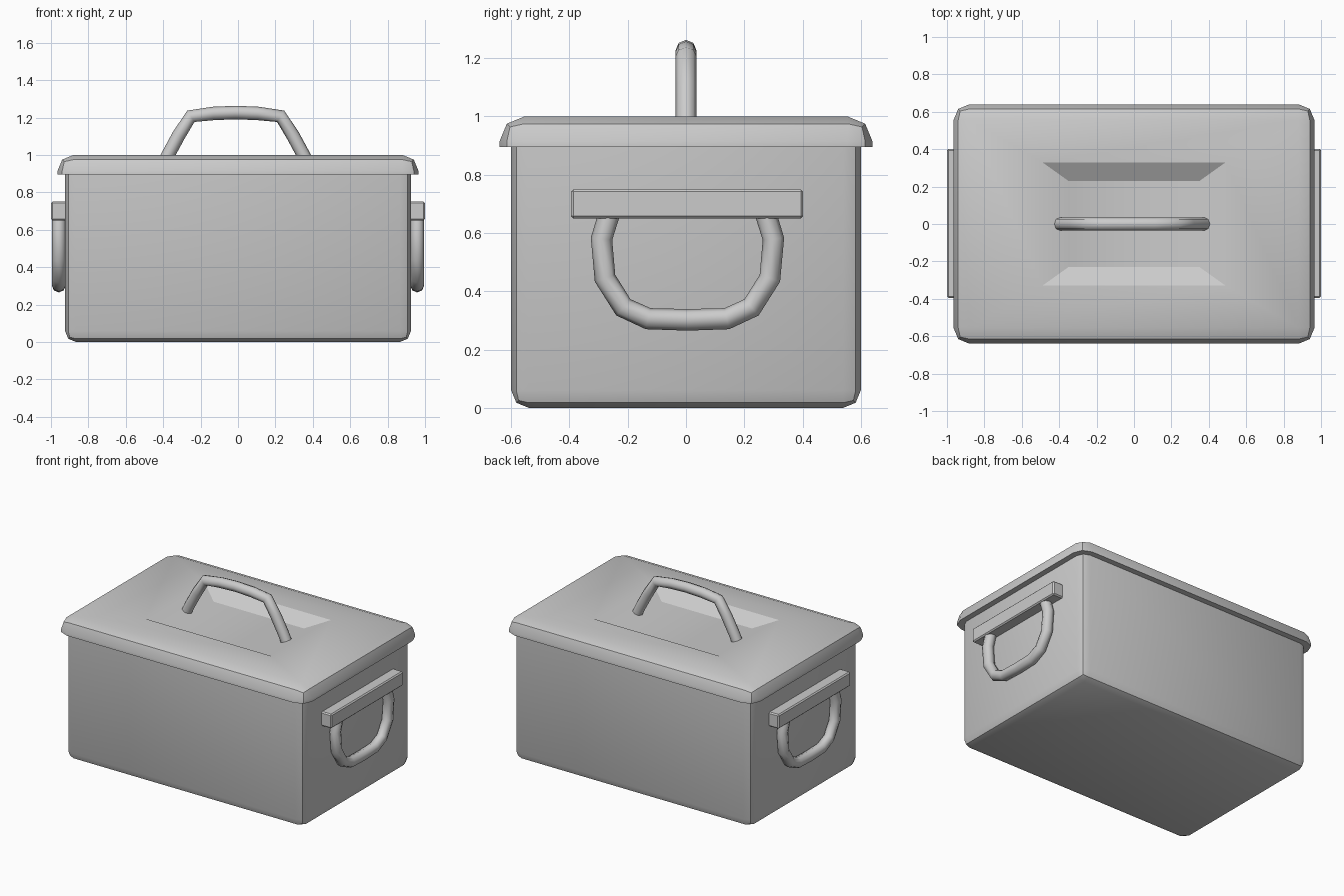
import bpy, bmesh, math

if "Cube" in bpy.data.objects:
    bpy.data.objects.remove(bpy.data.objects["Cube"])


def finish(name, bm):
    bmesh.ops.recalc_face_normals(bm, faces=bm.faces)
    mesh = bpy.data.meshes.new(name)
    bm.to_mesh(mesh)
    bm.free()
    ob = bpy.data.objects.new(name, mesh)
    bpy.context.collection.objects.link(ob)
    bpy.ops.object.select_all(action='DESELECT')
    bpy.context.view_layer.objects.active = ob
    ob.select_set(True)
    bpy.ops.object.shade_smooth_by_angle(angle=math.radians(30))
    return ob


def box(lo, hi, width, segments, skip_z=None):
    """Bevelled box; edges lying wholly at height skip_z stay sharp."""
    bm = bmesh.new()
    bmesh.ops.create_cube(bm, size=1)
    for v in bm.verts:
        v.co = [hi[i] if v.co[i] > 0 else lo[i] for i in range(3)]
    edges = [e for e in bm.edges if skip_z is None
             or any(abs(v.co.z - skip_z) > 1e-4 for v in e.verts)]
    bmesh.ops.bevel(bm, geom=edges, offset=width, segments=segments,
                    profile=0.5, affect='EDGES', clamp_overlap=True)
    return bm


def tube(name, points, radius):
    cu = bpy.data.curves.new(name, 'CURVE')
    cu.dimensions = '3D'
    cu.bevel_depth = radius
    cu.bevel_resolution = 2
    cu.use_fill_caps = True
    sp = cu.splines.new('POLY')
    sp.points.add(len(points) - 1)
    for p, co in zip(sp.points, points):
        p.co = (*co, 1)
    sp.use_smooth = True
    ob = bpy.data.objects.new(name, cu)
    bpy.context.collection.objects.link(ob)
    return ob


def mirrored(half):
    """Half path ending on the centre line -> full path."""
    return [(-a, b) for a, b in half] + half[-2::-1]


# Box body
finish("box_body", box((-0.925, -0.6, 0), (0.925, 0.6, 0.9), 0.06, 2, skip_z=0.9))

# Lid with a sunken tray under the handle
bm = box((-0.965, -0.64, 0.895), (0.965, 0.64, 1.0), 0.085, 2, skip_z=0.895)
top = max((f for f in bm.faces if f.normal.z > 0.99), key=lambda f: f.calc_area())
for x, y, z in ((0.49, 0.33, 1.0), (0.35, 0.23, 0.942)):
    bmesh.ops.inset_individual(bm, faces=[top], thickness=0.05)
    for v in top.verts:
        v.co = (math.copysign(x, v.co.x), math.copysign(y, v.co.y), z)
finish("lid", bm)

# Carrying handle on the lid
arch = [(0.39, 0.94), (0.362, 1.0), (0.305, 1.105), (0.24, 1.207), (0.12, 1.222), (0, 1.227)]
tube("lid_handle", [(x - 0.012, 0, z) for x, z in mirrored(arch)], 0.036)

# Side brackets and drop handles
loop = [(0.258, 0.70), (0.295, 0.58), (0.283, 0.445), (0.22, 0.345), (0.135, 0.306), (0, 0.302)]
for side, s in (("right", 1), ("left", -1)):
    xs = sorted((s * 0.91, s * 1.0))
    finish(side + "_bracket", box((xs[0], -0.395, 0.65), (xs[1], 0.402, 0.75), 0.008, 1))
    tube(side + "_handle", [(s * 0.958, y + 0.005, z) for y, z in mirrored(loop)], 0.037)
